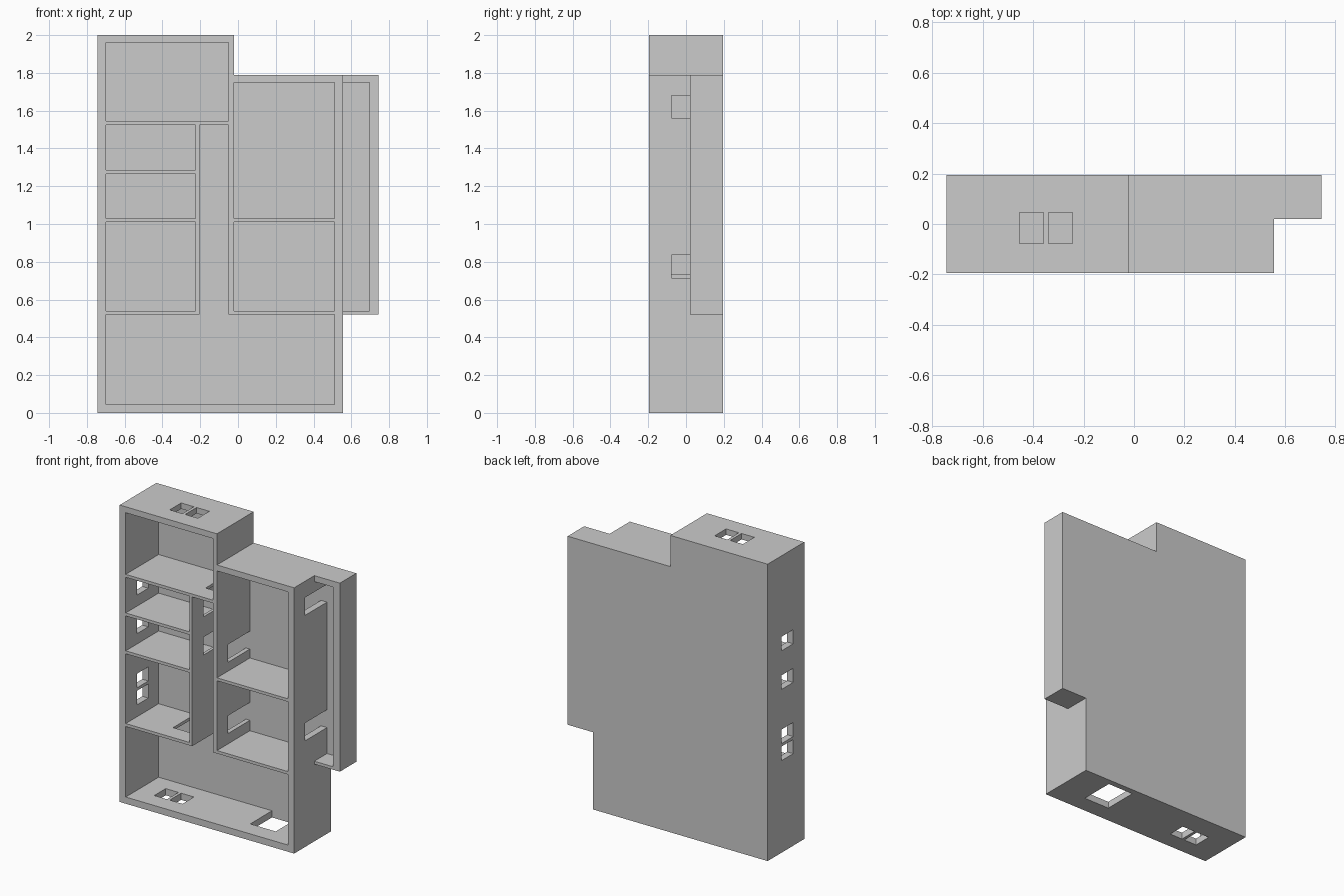
import bpy
import bmesh

cube = bpy.data.objects.get("Cube")
if cube:
    bpy.data.objects.remove(cube, do_unlink=True)

OPEN, BACK = -0.195, 0.195      # open side of the plan and outer floor face
FLOOR = 0.155                   # inner floor face
HEAD, SILL = -0.077, 0.045      # top of openings, bottom of windows


def rect(x0, x1, z0, z1):
    return [(x0, z0), (x1, z0), (x1, z1), (x0, z1)]


def prisms(name, parts):
    """One object made of (outline, y0, y1) prisms."""
    bm = bmesh.new()
    for outline, y0, y1 in parts:
        face = bm.faces.new([bm.verts.new((x, y0, z)) for x, z in outline])
        res = bmesh.ops.extrude_face_region(bm, geom=[face])
        verts = [g for g in res["geom"] if isinstance(g, bmesh.types.BMVert)]
        bmesh.ops.translate(bm, verts=verts, vec=(0, y1 - y0, 0))
    bmesh.ops.recalc_face_normals(bm, faces=bm.faces)
    mesh = bpy.data.meshes.new(name)
    bm.to_mesh(mesh)
    bm.free()
    obj = bpy.data.objects.new(name, mesh)
    bpy.context.collection.objects.link(obj)
    return obj


def combine(target, other, operation):
    """Apply a boolean and discard the helper."""
    other.hide_render = True
    mod = target.modifiers.new(operation.title(), 'BOOLEAN')
    mod.operation, mod.object, mod.solver = operation, other, 'EXACT'
    bpy.context.view_layer.objects.active = target
    bpy.ops.object.modifier_apply(modifier=mod.name)
    bpy.data.objects.remove(other, do_unlink=True)


# Stepped outer block with the lower balcony on its side
house = prisms("apartment_walls", [(
    [(-0.745, 0), (0.555, 0), (0.555, 1.79), (-0.02, 1.79), (-0.02, 2), (-0.745, 2)],
    OPEN, BACK)])
balcony = prisms("balcony_block", [(rect(0.5, 0.745, 0.52, 1.79), 0.02, BACK)])
combine(house, balcony, 'UNION')

# Rooms, hall with corridor, and balcony recess
rooms = [
    rect(-0.70, -0.05, 1.545, 1.96),
    rect(-0.70, -0.225, 1.285, 1.525),
    rect(-0.70, -0.225, 1.03, 1.265),
    rect(-0.70, -0.225, 0.54, 1.01),
    rect(-0.02, 0.51, 1.03, 1.75),
    rect(-0.02, 0.51, 0.54, 1.01),
    [(-0.70, 0.045), (0.51, 0.045), (0.51, 0.52), (-0.05, 0.52),
     (-0.05, 1.525), (-0.205, 1.525), (-0.205, 0.52), (-0.70, 0.52)],
]
parts = [(r, OPEN - 0.1, FLOOR) for r in rooms]
parts.append((rect(0.555, 0.695, 0.54, 1.75), -0.03, FLOOR))
combine(house, prisms("room_cutter", parts), 'DIFFERENCE')

# Windows: pairs in the end walls, then the side wall
PANE, GAP = 0.095, 0.02
windows = []
for x0, wall in ((-0.455, (1.95, 2.05)), (-0.57, (-0.05, 0.055))):
    for x in (x0, x0 + PANE + GAP):
        windows.append(rect(x, x + PANE, *wall))
for z in (1.36, 1.10, 0.735, 0.62):
    windows.append(rect(-0.80, -0.69, z, z + PANE))

# Doors: corridor, balcony, room floors and the wide entrance
DOOR = 0.12
doors = [rect(-0.188, -0.068, 1.515, 1.555),
         rect(-0.43, -0.31, 0.51, 0.55),
         rect(0.145, 0.335, -0.05, 0.055)]
for x0, x1, bottoms in ((-0.235, -0.195, (1.345, 1.088)),
                        (-0.06, -0.01, (1.09, 0.61)),
                        (0.50, 0.565, (1.56, 0.715))):
    doors += [rect(x0, x1, z, z + DOOR) for z in bottoms]

openings = [(w, HEAD, SILL) for w in windows] + [(d, HEAD, FLOOR) for d in doors]
combine(house, prisms("opening_cutter", openings), 'DIFFERENCE')
